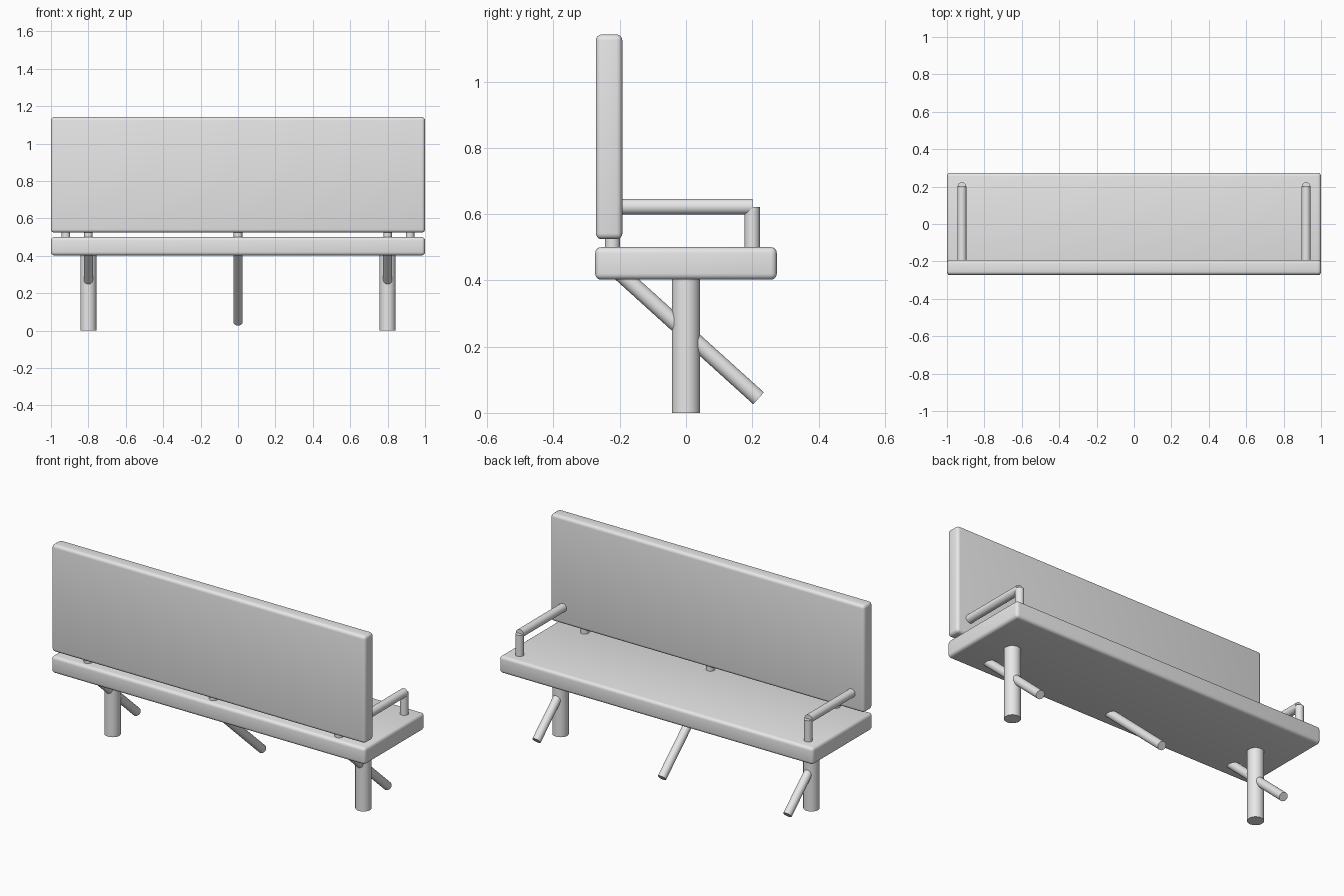
import bpy
import math
from mathutils import Vector

cube = bpy.data.objects.get("Cube")
if cube:
    bpy.data.objects.remove(cube, do_unlink=True)

grey = bpy.data.materials.new("plain_grey")
grey.use_nodes = True
GREY = (0.8, 0.8, 0.8, 1)
grey.diffuse_color = GREY
grey.node_tree.nodes["Principled BSDF"].inputs["Base Color"].default_value = GREY


def finish(name):
    obj = bpy.context.object
    obj.name = name
    obj.data.materials.append(grey)
    bpy.ops.object.shade_smooth_by_angle(angle=math.radians(40))
    return obj


def slab(name, low, high, radius=0.018):
    """Box between two corners with rounded edges."""
    low, high = Vector(low), Vector(high)
    bpy.ops.mesh.primitive_cube_add(size=1, location=(low + high) / 2)
    bpy.context.object.scale = high - low
    bpy.ops.object.transform_apply(location=False, rotation=False, scale=True)
    bevel = bpy.context.object.modifiers.new("rounded_edges", "BEVEL")
    bevel.width = radius
    bevel.segments = 4
    bpy.ops.object.modifier_apply(modifier=bevel.name)
    return finish(name)


def rod(name, start, end, radius):
    """Cylinder running between two points."""
    start, end = Vector(start), Vector(end)
    axis = end - start
    bpy.ops.mesh.primitive_cylinder_add(
        vertices=32, radius=radius, depth=axis.length, location=(start + end) / 2,
        rotation=axis.to_track_quat("Z", "Y").to_euler())
    return finish(name)


# Seat and backrest
slab("seat", (-1, -0.274, 0.402), (1, 0.274, 0.5))
slab("backrest", (-1, -0.272, 0.524), (1, -0.192, 1.142))

# Backrest supports and slanted braces, at both ends and the middle
for side, x in (("right", -0.8), ("middle", 0), ("left", 0.8)):
    rod(f"{side}_backrest_support", (x, -0.222, 0.45), (x, -0.222, 0.56), 0.023)
    rod(f"{side}_brace", (x, -0.22, 0.441), (x, 0.219, 0.044), 0.024)

# Legs and armrests on each side
for side, s in (("right", -1), ("left", 1)):
    rod(f"{side}_leg", (s * 0.8, 0, 0), (s * 0.8, 0, 0.45), 0.043)
    x = s * 0.92
    rod(f"{side}_armrest_post", (x, 0.2, 0.45), (x, 0.2, 0.622), 0.023)
    rod(f"{side}_armrest", (x, -0.23, 0.622), (x, 0.2, 0.622), 0.024)
